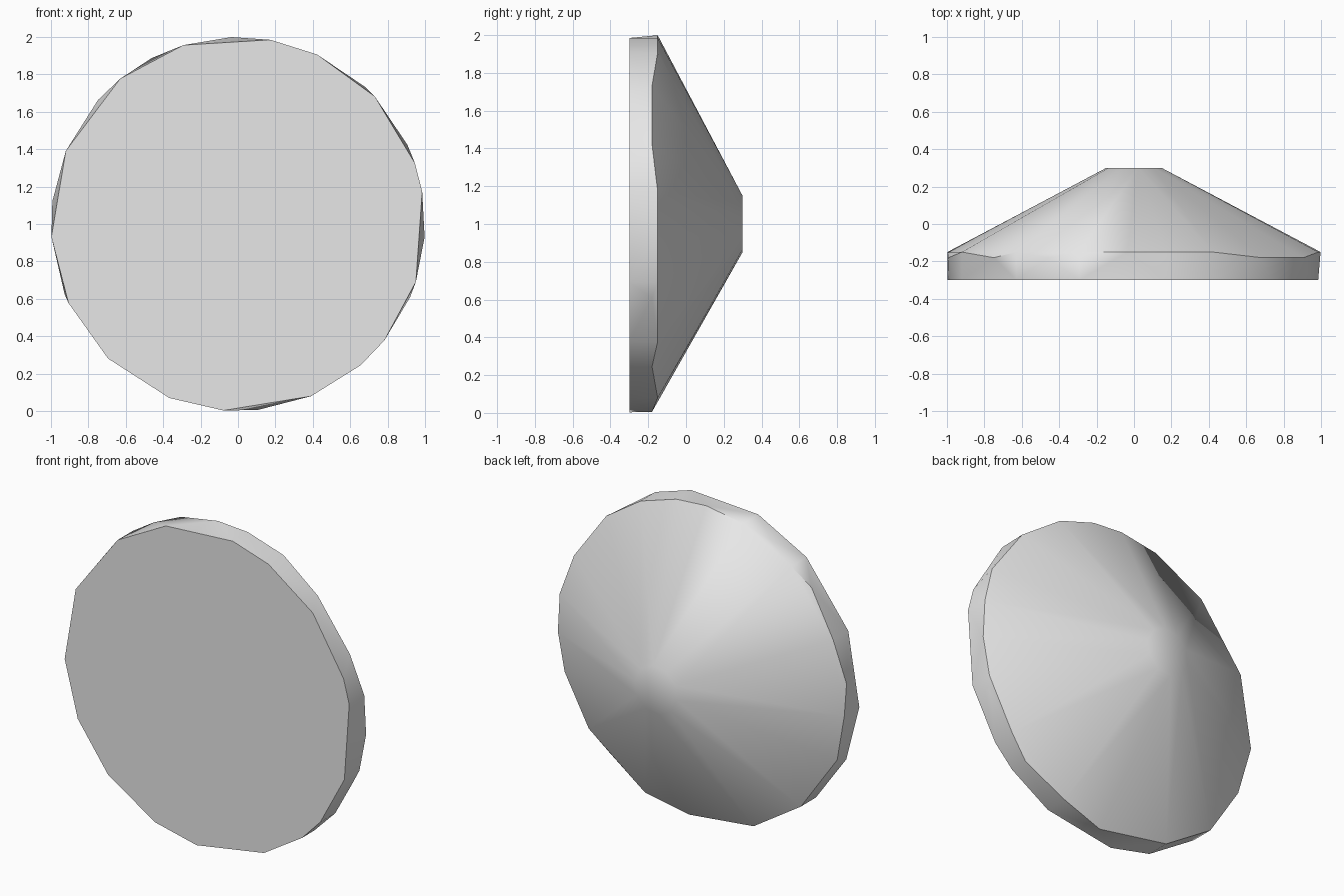
import bpy, bmesh, math

if "Cube" in bpy.data.objects:
    bpy.data.objects.remove(bpy.data.objects["Cube"])

# Irregular ring angles in degrees, measured in the x-z plane
FRONT = [80, 65, 43, 19, 10, -18, -38.5, -49, -67, -94.5, -111.5,
         -134, -155, -176, 157, 129, 107]
BACK_FAR = [129, 107, 92, 80, 65, 10, -4, -18, -38.5, -67, -111.5, -134, -176, 157]
BACK_NEAR = [173, 138.5, 117.5, 47, 25, -23, -49, -84, -158]
TIP = [i * 36 + 10 for i in range(10)]


def add_ring(bm, angles, radius, y):
    for a in angles:
        t = math.radians(a)
        bm.verts.new((radius * math.cos(t), y, 1 + radius * math.sin(t)))


# Shallow disc with a blunt cone on its back
bm = bmesh.new()
add_ring(bm, FRONT, 1.0, -0.30)
add_ring(bm, BACK_NEAR, 1.0, -0.18)
add_ring(bm, BACK_FAR, 1.0, -0.15)
add_ring(bm, TIP, 0.15, 0.30)
bmesh.ops.convex_hull(bm, input=bm.verts[:])
bmesh.ops.dissolve_limit(bm, angle_limit=math.radians(0.5),
                         verts=bm.verts[:], edges=bm.edges[:])
bmesh.ops.recalc_face_normals(bm, faces=bm.faces[:])

mesh = bpy.data.meshes.new("cone_disc")
bm.to_mesh(mesh)
bm.free()
disc = bpy.data.objects.new("cone_disc", mesh)
bpy.context.collection.objects.link(disc)

# Plain grey finish
grey = bpy.data.materials.new("light_grey")
grey.diffuse_color = (0.8, 0.8, 0.8, 1)
grey.use_nodes = True
grey.node_tree.nodes["Principled BSDF"].inputs["Base Color"].default_value = grey.diffuse_color
mesh.materials.append(grey)

# Smooth cone and rim, crisp edges between them
bpy.context.view_layer.objects.active = disc
disc.select_set(True)
bpy.ops.object.shade_smooth_by_angle(angle=math.radians(40))
